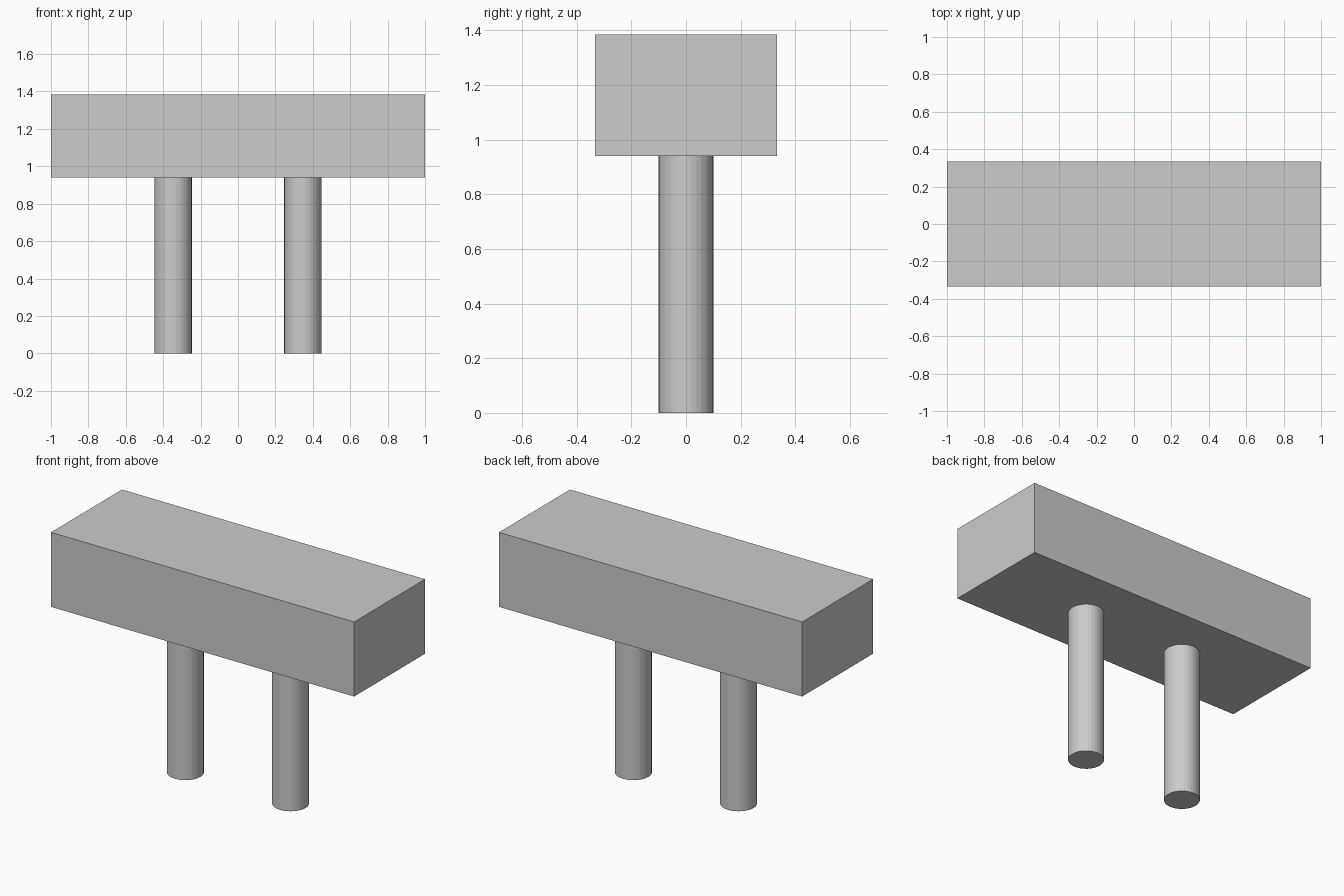
import bpy

if "Cube" in bpy.data.objects:
    bpy.data.objects.remove(bpy.data.objects["Cube"])

LEG_HEIGHT = 0.94
TOP = 1.385
LEG_X = 0.347

# Rectangular block on top
bpy.ops.mesh.primitive_cube_add(size=1, location=(0, 0, (LEG_HEIGHT + TOP) / 2))
block = bpy.context.object
block.name = "top_block"
block.scale = (2.0, 0.668, TOP - LEG_HEIGHT)
bpy.ops.object.transform_apply(location=False, rotation=False, scale=True)

# Two round legs
for name, x in (("left_leg", -LEG_X), ("right_leg", LEG_X)):
    bpy.ops.mesh.primitive_cylinder_add(vertices=32, radius=0.1, depth=LEG_HEIGHT,
                                        location=(x, 0, LEG_HEIGHT / 2))
    bpy.context.object.name = name
